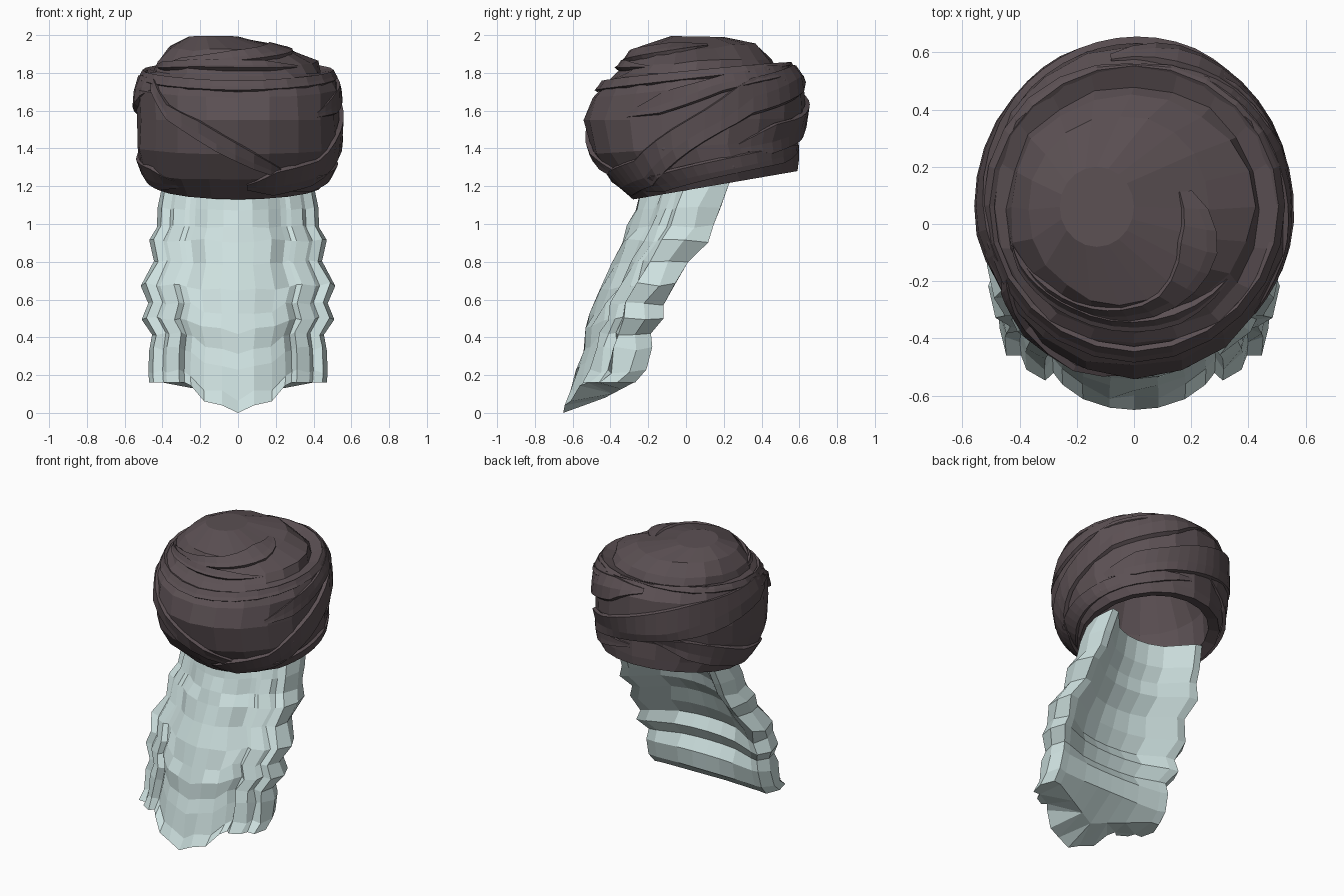
import bpy, bmesh, math, random
from mathutils import Vector

random.seed(4)
if "Cube" in bpy.data.objects:
    bpy.data.objects.remove(bpy.data.objects["Cube"])


def material(name, rgb):
    m = bpy.data.materials.new(name)
    m.use_nodes = True
    m.diffuse_color = (*rgb, 1)
    m.node_tree.nodes["Principled BSDF"].inputs["Base Color"].default_value = (*rgb, 1)
    return m


CLOTH = material("dark plum cloth", (0.105, 0.080, 0.087))
HAIR = material("pale blue grey hair", (0.61, 0.745, 0.735))


def loft(name, rows, mat, closed=True, start_cap=False, end_cap=False, outward=None):
    """Skin a list of point rows into one mesh object."""
    bm = bmesh.new()
    vs = [[bm.verts.new(p) for p in row] for row in rows]
    n = len(rows[0])
    for a, b in zip(vs, vs[1:]):
        for i in range(n if closed else n - 1):
            j = (i + 1) % n
            bm.faces.new((a[i], a[j], b[j], b[i]))
    if start_cap:
        bm.faces.new(vs[0])
    if end_cap:
        bm.faces.new(vs[-1])
    bmesh.ops.triangulate(bm, faces=[f for f in bm.faces if len(f.verts) > 4])
    bm.normal_update()
    if outward:
        for f in bm.faces:
            if f.normal.dot(f.calc_center_median() - outward) < 0:
                f.normal_flip()
    else:
        bmesh.ops.recalc_face_normals(bm, faces=bm.faces)
    me = bpy.data.meshes.new(name)
    bm.to_mesh(me)
    bm.free()
    me.materials.append(mat)
    ob = bpy.data.objects.new(name, me)
    bpy.context.collection.objects.link(ob)


# Turban shell: front y, back y, half width, front z, back z, x shift
SHELL = [
    (-0.28, 0.59, 0.45, 1.13, 1.28, 0),
    (-0.41, 0.60, 0.51, 1.23, 1.34, 0),
    (-0.50, 0.60, 0.54, 1.37, 1.45, 0),
    (-0.545, 0.645, 0.545, 1.55, 1.56, 0),
    (-0.50, 0.63, 0.54, 1.67, 1.77, 0),
    (-0.43, 0.56, 0.50, 1.76, 1.86, 0),
    (-0.39, 0.49, 0.45, 1.79, 1.83, 0),
    (-0.34, 0.46, 0.43, 1.84, 1.88, -0.01),
    (-0.28, 0.38, 0.32, 1.92, 1.95, -0.05),
    (-0.08, 0.20, 0.13, 1.995, 1.99, -0.13),
]
SIDES = 20
CENTRE = Vector((0, 0.05, 1.5))


def ring_point(ring, a):
    yf, yb, rx, zf, zb, sx = ring
    t = (1 - math.cos(a)) / 2
    return Vector((sx + rx * math.sin(a), yf + (yb - yf) * t, zf + (zb - zf) * t))


def surface(a, v):
    """Point on the turban at an angle from the front and a ring height."""
    v = max(0, min(len(SHELL) - 1.001, v))
    i = int(v)
    return ring_point(SHELL[i], a).lerp(ring_point(SHELL[i + 1], a), v - i)


def ring(values):
    return [ring_point(values, math.tau * k / SIDES) for k in range(SIDES)]


rows = [ring(r) for r in SHELL]
for row in rows[1:-1]:
    for p in row:
        p += (p - CENTRE).normalized() * random.uniform(-0.016, 0.010)

# Hollow lining under the turban
lining = [
    (-0.20, 0.38, 0.30, 1.70, 1.72, 0),
    (-0.30, 0.50, 0.40, 1.45, 1.50, 0),
    (-0.24, 0.52, 0.385, 1.17, 1.29, 0),
]
loft("turban_shell", [ring(r) for r in lining] + rows, CLOTH, start_cap=True, end_cap=True)


def wrap(name, path, width, lift=0.016, steps=8):
    """Raised cloth strip following (angle, height) points, tapering into the turban."""
    out = []
    spans = len(path) - 1
    for k in range(steps * spans + 1):
        s = min(k // steps, spans - 1)
        t = k / steps - s
        (a0, v0), (a1, v1) = path[s], path[s + 1]
        a, v = a0 + (a1 - a0) * t, v0 + (v1 - v0) * t
        taper = min(1, 0.25 + min(k, steps * spans - k) / 4)
        row = []
        for off, up in ((-1, -0.5), (-0.9, 1), (-0.2, 0.8), (0.9, 1), (1, -0.5)):
            p = surface(a, v + off * width * taper)
            row.append(p + (p - CENTRE).normalized() * lift * (up * taper - 0.6 * (1 - taper)))
        out.append(row)
    loft(name, out, CLOTH, closed=False, outward=CENTRE)


wrap("front_diagonal_wrap", [(-1.15, 5.0), (-0.75, 3.3), (0.7, 0.8)], 0.32)
wrap("left_side_wrap", [(0.1, 0.6), (0.9, 1.1), (2.1, 3.7), (3.3, 4.5)], 0.6)
wrap("left_upper_wrap", [(0.9, 3.2), (1.8, 4.2), (2.8, 4.7)], 0.4, 0.012)
wrap("lower_left_wrap", [(0.6, 0.4), (1.6, 0.9), (3.1, 1.6)], 0.45, 0.012)
wrap("back_wrap", [(2.0, 1.8), (3.0, 2.6), (4.0, 3.4), (5.4, 4.6)], 0.7)
wrap("right_lower_wrap", [(5.6, 0.6), (4.6, 1.0), (3.4, 2.4)], 0.6)
wrap("top_lip", [(-math.pi, 5), (0, 4.65), (math.pi, 5)], 0.3, 0.012, 12)
wrap("crown_fold", [(-1.2, 6.7), (0, 7.5), (1.8, 8.3)], 0.35)
wrap("lower_crown_fold", [(-1.4, 6.5), (-0.5, 6.9), (0.9, 6.8)], 0.35, 0.02)

# Beard levels: side z, front y, back y, half width
LEVELS = [
    (0.16, -0.65, -0.27, 0.47),
    (0.22, -0.61, -0.20, 0.475),
    (0.34, -0.575, -0.17, 0.47),
    (0.42, -0.55, -0.185, 0.455),
    (0.50, -0.53, -0.12, 0.51),
    (0.58, -0.50, -0.13, 0.475),
    (0.68, -0.45, -0.05, 0.515),
    (0.80, -0.39, 0.01, 0.445),
    (0.91, -0.345, 0.11, 0.47),
    (0.99, -0.31, 0.15, 0.43),
    (1.08, -0.275, 0.19, 0.425),
    (1.22, -0.23, 0.24, 0.40),
]
# Half section: width fraction, depth fraction, crease depth, hem drop
OUTER = [
    (0, 0, 0, 1), (0.18, 0.02, 0, 0.75), (0.38, 0.10, 0, 0.62), (0.53, 0.23, 0, 0.1),
    (0.60, 0.27, 0.07, 0), (0.66, 0.27, 0, 0), (0.80, 0.37, 0, 0),
    (0.84, 0.43, 0.07, 0), (0.95, 0.50, 0, 0), (1, 0.75, 0, 0), (0.92, 1, 0, 0),
]
INNER = [(0.80, 0.98), (0.46, 0.68), (0.22, 0.60), (0, 0.58)]

rows = []
for k, (z, yf, yb, w) in enumerate(LEVELS):
    low = max(0, 1 - (z - 0.16) / 0.7)
    crease = min(1, max(0, (0.8 - z) * 4))
    half = []
    for fx, fy, c, hem in OUTER:
        jitter = random.uniform(-0.011, 0.011) if k else 0
        y = yf + (yb - yf) * (fy + c * crease) + jitter
        half.append(Vector((fx * w, y, z - 0.16 * low * hem - jitter)))
    # The hollow back becomes shallow low down, then tucks under at the hem
    flat = min(1, max(0, 1 - (z - 0.25) / 0.4))
    step = 0.02 * (-1) ** k
    for fx, fy in INNER:
        if k:
            d, dz = fy + (0.95 - fy) * flat + (step if fy < 0.9 else 0), 0
        else:
            d, dz = 0.58 + 0.5 * fx, 0.08 * (1 - fx / 0.8)
        half.append(Vector((fx * w, yf + (yb - yf) * d, z - dz)))
    mirrored = [Vector((-p.x, p.y, p.z)) for p in reversed(half[1:-1])]
    rows.append(half + mirrored)
loft("beard", rows, HAIR, start_cap=True)
